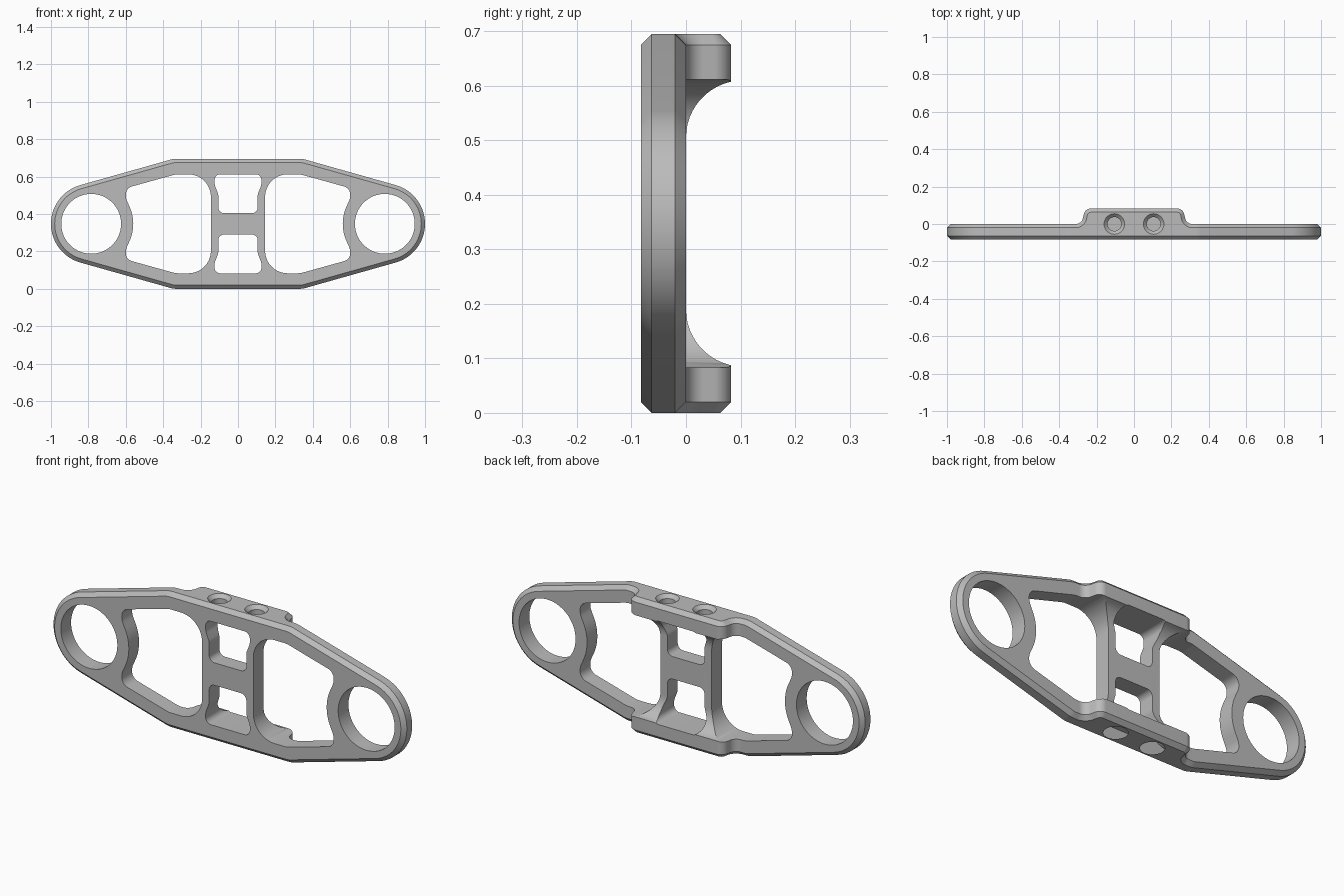
import bpy
import bmesh
from math import cos, sin, tan, radians, ceil
from mathutils import Vector

if "Cube" in bpy.data.objects:
    bpy.data.objects.remove(bpy.data.objects["Cube"])

HEIGHT = 0.695
MID = HEIGHT / 2
DEPTH = 0.083      # plate thickness, also how far the bridge stands out
BEVEL = 0.02
EYE_X = 0.785      # centre of the round ends


def arc(cx, cy, r, start, end, steps):
    """Points on a circular arc, angles in degrees."""
    angles = [radians(start + (end - start) * i / steps) for i in range(steps + 1)]
    return [(cx + r * cos(a), cy + r * sin(a), 0) for a in angles]


def rounded(points):
    """Closed polygon from (u, v, corner radius) points."""
    out = []
    for i, (u, v, r) in enumerate(points):
        p = Vector((u, v))
        if r == 0:
            out.append(p)
            continue
        a = (Vector(points[i - 1][:2]) - p).normalized()
        b = (Vector(points[(i + 1) % len(points)][:2]) - p).normalized()
        half = a.angle(b) / 2
        centre = p + (a + b).normalized() * (r / sin(half))
        first = p + a * (r / tan(half)) - centre
        last = p + b * (r / tan(half)) - centre
        turn = first.angle_signed(last)
        steps = max(2, ceil(abs(turn) / radians(7)))
        for k in range(steps + 1):
            t = -turn * k / steps
            out.append(centre + Vector((first.x * cos(t) - first.y * sin(t),
                                        first.x * sin(t) + first.y * cos(t))))
    return out


def inset(poly, d):
    """Move a counter-clockwise polygon inwards by d."""
    out = []
    for i, p in enumerate(poly):
        e1 = (p - poly[i - 1]).normalized()
        e2 = (poly[(i + 1) % len(poly)] - p).normalized()
        n1, n2 = Vector((-e1.y, e1.x)), Vector((-e2.y, e2.x))
        out.append(p + (n1 + n2) * (d / (1 + n1.dot(n2))))
    return out


def loft(name, layers, place):
    """Solid through matching polygons; place maps (u, v, w) to x, y, z."""
    bm = bmesh.new()
    rings = [[bm.verts.new(place(p[0], p[1], w)) for p in poly] for poly, w in layers]
    for low, high in zip(rings, rings[1:]):
        for i in range(len(low)):
            bm.faces.new((low[i - 1], low[i], high[i], high[i - 1]))
    bm.faces.new(rings[0])
    bm.faces.new(rings[-1])
    bmesh.ops.recalc_face_normals(bm, faces=bm.faces)
    mesh = bpy.data.meshes.new(name)
    bm.to_mesh(mesh)
    bm.free()
    obj = bpy.data.objects.new(name, mesh)
    bpy.context.collection.objects.link(obj)
    return obj


def combine(target, tool, operation):
    mod = target.modifiers.new(operation, "BOOLEAN")
    mod.operation = operation
    mod.solver = "EXACT"
    mod.object = tool
    bpy.context.view_layer.objects.active = target
    bpy.ops.object.modifier_apply(modifier=mod.name)
    bpy.data.objects.remove(tool)


def facing(u, v, w):
    return (u, w, v)


def upright(u, v, w):
    return (u, v, w)


def sideways(u, v, w):
    return (w, u, v)


# Plate with round ends and bevelled rim
outline = rounded(
    arc(EYE_X, MID, 0.215, -74.2, 74.2, 28)
    + [(0.345, HEIGHT, 0.1), (-0.345, HEIGHT, 0.1)]
    + arc(-EYE_X, MID, 0.215, 105.8, 254.2, 28)
    + [(-0.345, 0, 0.1), (0.345, 0, 0.1)])
slim = inset(outline, BEVEL)
frame = loft("suspension_frame",
             [(slim, -DEPTH), (outline, BEVEL - DEPTH), (outline, -BEVEL), (slim, 0)],
             facing)

# Raised bridges at the back, hollowed between top and bottom
half = [(0.33, -0.05, 0), (0.33, 0, 0), (0.28, 0, 0.04), (0.262, DEPTH, 0.04)]
step = rounded(half + [(-u, v, r) for u, v, r in reversed(half)])
step_slim = inset(step, BEVEL)
bridge = loft("bridge",
              [(step_slim, 0), (step, BEVEL), (step, HEIGHT - BEVEL), (step_slim, HEIGHT)],
              upright)
slot = rounded([(0.2, 0.085, 0), (0.2, 0.61, 0), (0, 0.61, 0.105), (0, 0.085, 0.105)])
combine(bridge, loft("slot", [(slot, -0.5), (slot, 0.5)], sideways), "DIFFERENCE")
combine(frame, bridge, "UNION")

# Window shapes: round eye, large side window, small centre window
eye = rounded(arc(EYE_X, MID, 0.16, 0, 354, 59))
lower = [(0.145, DEPTH, 0.12), (0.3335, DEPTH, 0.1), (0.6, 0.157, 0.045), (0.6, 0.2116, 0.08)]
side = rounded(lower + arc(EYE_X, MID, 0.225, 205, 155, 10)
               + [(u, HEIGHT - v, r) for u, v, r in reversed(lower)])
edge = [(0.105, 0.405, 0.03), (0.105, 0.505, 0.06), (0.125, 0.555, 0.06), (0.125, 0.612, 0.03)]
centre = rounded(edge + [(-u, v, r) for u, v, r in reversed(edge)])

windows = [centre, [(u, HEIGHT - v) for u, v in centre]]
for shape in (eye, side):
    windows += [shape, [(-p[0], p[1]) for p in shape]]
for shape in windows:
    combine(frame, loft("window", [(shape, -0.2), (shape, 0.2)], facing), "DIFFERENCE")

# Countersunk blind screw holes, top and bottom
for x in (-0.105, 0.105):
    for flip in (False, True):
        layers = []
        for r, z in ((0.06, 0.70), (0.037, 0.677), (0.037, 0.625)):
            layers.append((arc(x, 0, r, 0, 350, 35), HEIGHT - z if flip else z))
        combine(frame, loft("screw_hole", layers, upright), "DIFFERENCE")

# Plain grey finish
grey = bpy.data.materials.new("grey")
grey.use_nodes = True
colour = (0.5, 0.5, 0.5, 1)
grey.diffuse_color = colour
grey.node_tree.nodes["Principled BSDF"].inputs["Base Color"].default_value = colour
frame.data.materials.clear()
frame.data.materials.append(grey)

bpy.ops.object.select_all(action="DESELECT")
frame.select_set(True)
bpy.context.view_layer.objects.active = frame
bpy.ops.object.shade_smooth_by_angle(angle=radians(25))
